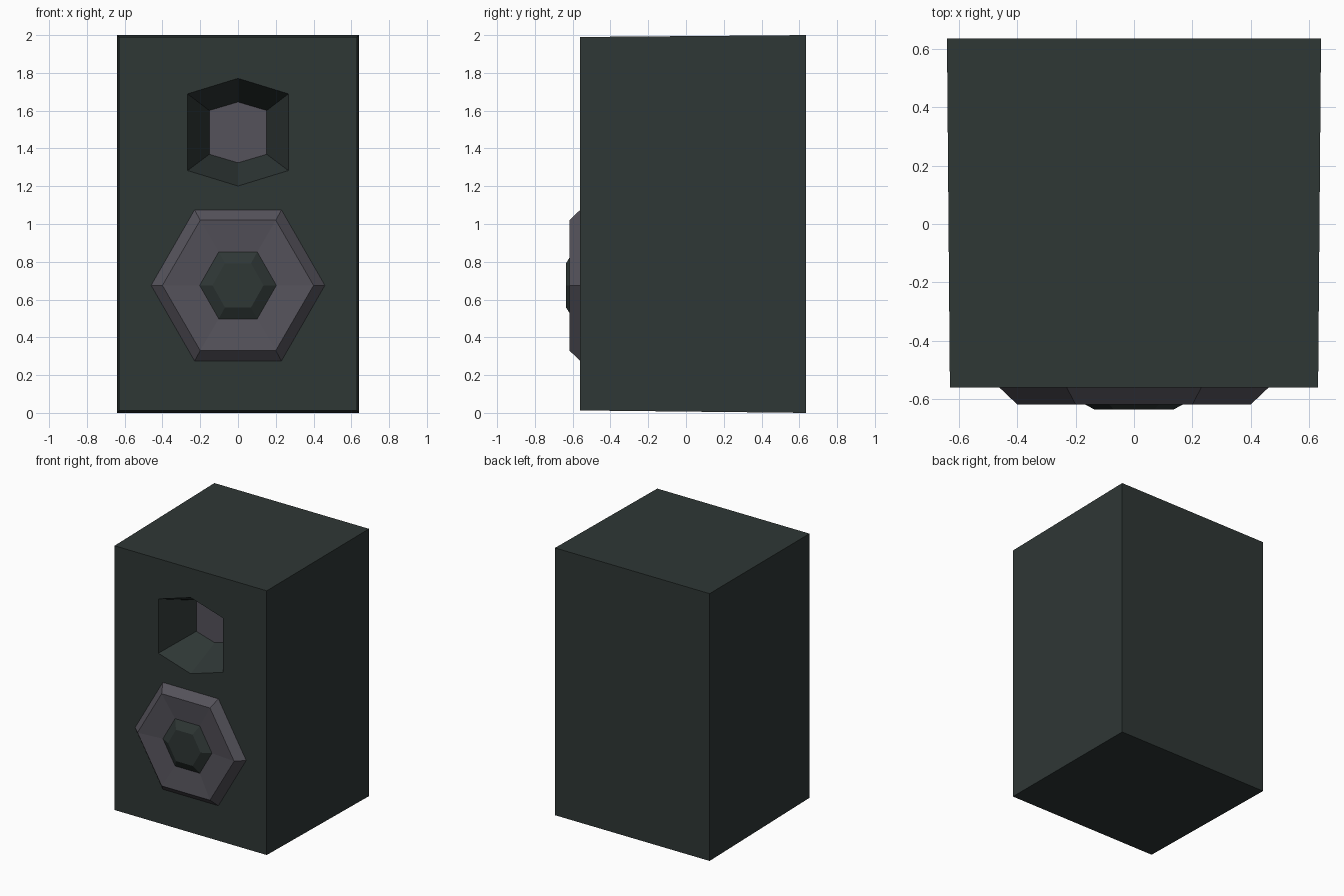
import bpy, bmesh

if "Cube" in bpy.data.objects:
    bpy.data.objects.remove(bpy.data.objects["Cube"])


def material(name, rgb):
    m = bpy.data.materials.new(name)
    m.diffuse_color = (*rgb, 1)
    m.use_nodes = True
    m.node_tree.nodes["Principled BSDF"].inputs["Base Color"].default_value = m.diffuse_color
    return m


GREEN = material("dark green cabinet", (0.028, 0.038, 0.036))
GREY = material("purple grey driver", (0.090, 0.085, 0.104))


def finish(name, bm, mats):
    bmesh.ops.recalc_face_normals(bm, faces=bm.faces)
    me = bpy.data.meshes.new(name)
    bm.to_mesh(me)
    bm.free()
    for m in mats:
        me.materials.append(m)
    ob = bpy.data.objects.new(name, me)
    bpy.context.collection.objects.link(ob)
    return ob


def ring(bm, pts, y):
    return [bm.verts.new((x, y, z)) for x, z in pts]


def bridge(bm, a, b):
    n = len(a)
    return [bm.faces.new((a[i], a[(i + 1) % n], b[(i + 1) % n], b[i])) for i in range(n)]


def rect(w, z0, z1):
    return [(-w, z0), (w, z0), (w, z1), (-w, z1)]


def hex_tall(w, side, tip, cz):
    # hexagon with a point at top and bottom
    return [(0, cz + tip), (w, cz + side), (w, cz - side),
            (0, cz - tip), (-w, cz - side), (-w, cz + side)]


def hex_wide(r, half, h, cz):
    # hexagon with a point at left and right
    return [(r, cz), (half, cz + h), (-half, cz + h),
            (-r, cz), (-half, cz - h), (half, cz - h)]


# Cabinet: slightly tapered box with a funnel-shaped tweeter recess
FRONT = -0.56
bm = bmesh.new()
back = ring(bm, rect(0.64, 0.0, 2.0), 0.635)
front = ring(bm, rect(0.63, 0.013, 1.99), FRONT)
bm.faces.new(back)
bridge(bm, back, front)
mouth = ring(bm, hex_tall(0.267, 0.203, 0.285, 1.486), FRONT)
throat = ring(bm, hex_tall(0.152, 0.116, 0.161, 1.485), -0.275)
bridge(bm, mouth, throat)
bm.faces.new(throat).material_index = 1
# front panel around the recess
edges = [bm.edges.get((loop[i - 1], loop[i]))
         for loop in (front, mouth) for i in range(len(loop))]
bmesh.ops.triangle_fill(bm, use_beauty=True, use_dissolve=False, edges=edges,
                        normal=(0, -1, 0))
finish("cabinet", bm, [GREEN, GREY])

# Woofer: bevelled rim, shallow cone and a raised green dust cap
CZ = 0.675
bm = bmesh.new()
steps = [
    (FRONT, 0.46, 0.23, 0.40),
    (-0.617, 0.40, 0.20, 0.345),
    (-0.598, 0.203, 0.102, 0.177),
    (-0.635, 0.135, 0.069, 0.117),
]
loops = [ring(bm, hex_wide(r, half, h, CZ), y) for y, r, half, h in steps]
for k in range(3):
    for f in bridge(bm, loops[k], loops[k + 1]):
        f.material_index = 1 if k == 2 else 0
bm.faces.new(loops[-1]).material_index = 1
bm.faces.new(loops[0])
finish("woofer", bm, [GREY, GREEN])
